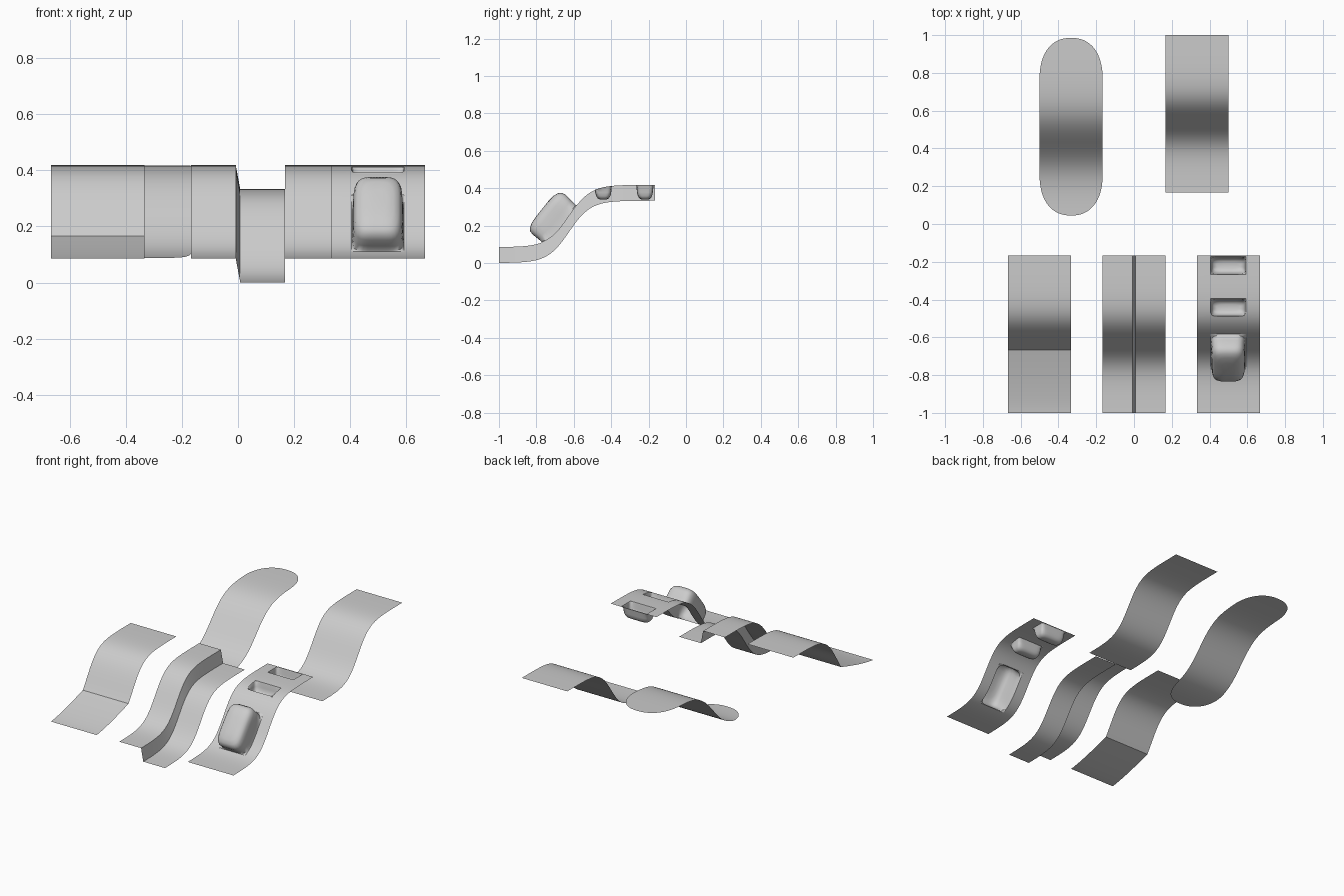
import bpy, math

if "Cube" in bpy.data.objects:
    bpy.data.objects.remove(bpy.data.objects["Cube"])

BASE, RISE = 0.085, 0.333


def s_curve(u, centre=0.375, w=0.115):
    """Height of the S-shaped sheet, u measured from its low end."""
    return RISE / 2 * (1 + math.tanh((u - centre) / w))


def span(a, b, n):
    return [a + (b - a) * i / n for i in range(n + 1)]


def make(name, verts, faces, angle=30):
    me = bpy.data.meshes.new(name)
    me.from_pydata(verts, [], faces)
    ob = bpy.data.objects.new(name, me)
    bpy.context.collection.objects.link(ob)
    bpy.ops.object.select_all(action='DESELECT')
    ob.select_set(True)
    bpy.context.view_layer.objects.active = ob
    bpy.ops.object.shade_smooth_by_angle(angle=math.radians(angle))
    return ob


def sheet(name, xs, ys, point, skip=lambda x, y: False):
    """Open grid surface; cells for which skip() is true become holes."""
    verts = [point(x, y) for y in ys for x in xs]
    n = len(xs)
    faces = []
    for j in range(len(ys) - 1):
        for i in range(n - 1):
            if not skip((xs[i] + xs[i + 1]) / 2, (ys[j] + ys[j + 1]) / 2):
                a = j * n + i
                faces.append((a, a + 1, a + n + 1, a + n))
    return make(name, verts, faces)


def surf(y):
    return BASE + s_curve(y + 1)


def shell(name, x0, x1, y0, y1, z0, z1, normal, rings, n=48):
    """Rounded shell growing from a rectangular hole in the sheet.
    rings: (x scale, y scale, squareness, height, blend from sheet to flat plane)"""
    cx, cy, hx, hy = (x0 + x1) / 2, (y0 + y1) / 2, (x1 - x0) / 2, (y1 - y0) / 2
    verts, faces = [], []
    for sx, sy, p, h, t in rings:
        for k in range(n):
            a = 2 * math.pi * k / n
            c, s = math.cos(a), math.sin(a)
            r = 1 / (abs(c) ** p + abs(s) ** p) ** (1 / p)
            x, y = cx + hx * sx * r * c, cy + hy * sy * r * s
            plane = z0 + (z1 - z0) * (y - y0) / (y1 - y0)
            z = surf(y) * (1 - t) + plane * t
            verts.append((x, y + h * normal[0], z + h * normal[1]))
    for r in range(len(rings) - 1):
        for k in range(n):
            o, q = r * n, (k + 1) % n
            faces.append((o + k, o + q, o + n + q, o + n + k))
    last = (len(rings) - 1) * n
    faces.append(tuple(range(last, last + n)))
    return make(name, verts, faces, 50)


# creased sheet: gentle ramp meeting the S curve at a sharp fold
FOLD, FOLD_Z, TOP = 1 / 3, 0.165, BASE + RISE
K = (TOP - FOLD_Z) / (RISE - s_curve(FOLD))


def creased(x, y):
    u = y + 1
    if u <= FOLD + 1e-6:
        return (x, y, BASE + (FOLD_Z - BASE) * (u / FOLD) ** 1.3)
    return (x, y, TOP - (RISE - s_curve(u)) * K)


sheet("creased_sheet", span(-0.667, -0.333, 4),
      span(-1, -1 + FOLD, 16) + span(-1 + FOLD, -0.167, 40)[1:], creased)

# stepped sheet: high half, thin steep wall, low half
sheet("stepped_sheet", [-0.167, -0.09, -0.008, 0.008, 0.09, 0.167],
      span(-1, -0.167, 56),
      lambda x, y: (x, y, s_curve(y + 1) + (BASE if x < 0 else 0)))

# sheet with a raised dome and two sunken pockets
HX = (0.405, 0.592)
DOME = (-0.77, -0.582)
POCKETS = [(-0.49, -0.395), (-0.267, -0.172)]
holes = [DOME] + POCKETS
ys = sorted(set(span(-1, DOME[0], 14) + span(*DOME, 16) + span(DOME[1], POCKETS[0][0], 8)
                + span(*POCKETS[0], 6) + span(POCKETS[0][1], POCKETS[1][0], 6)
                + span(*POCKETS[1], 4) + [-0.167]))
ys = [y for i, y in enumerate(ys) if i == 0 or y - ys[i - 1] > 1e-5]
sheet("featured_sheet", [0.333, HX[0], 0.5, HX[1], 0.667], ys,
      lambda x, y: (x, y, surf(y)),
      lambda x, y: HX[0] < x < HX[1] and any(a < y < b for a, b in holes))

shell("raised_dome", *HX, *DOME, 0.10, 0.335, (-0.804, 0.594),
      [(1, 1, 200, 0, 0), (0.98, 0.97, 6, 0.006, 0), (0.96, 0.94, 5, 0.035, 0.5),
       (0.93, 0.92, 5, 0.07, 1), (0.88, 0.88, 4.5, 0.092, 1), (0.78, 0.78, 4, 0.106, 1),
       (0.6, 0.62, 3.5, 0.114, 1), (0.35, 0.35, 3, 0.118, 1)])

for i, (a, b) in enumerate(POCKETS):
    shell(f"sunken_pocket_{i + 1}", *HX, a, b, TOP, TOP, (0, 1),
          [(1, 1, 200, 0, 0), (0.97, 0.95, 10, -0.01, 0.4), (0.95, 0.9, 7, -0.04, 1),
           (0.91, 0.8, 5, -0.06, 1), (0.83, 0.62, 4, -0.073, 1), (0.65, 0.35, 3, -0.079, 1)])

# plain smooth sheet at the back
sheet("smooth_sheet", span(0.167, 0.5, 4), span(0.167, 1, 56),
      lambda x, y: (x, y, BASE + s_curve(y - 0.167)))

# round-ended sheet at the back, with a gentler slope
Y0, Y1, R = 0.045, 0.985, 0.22


def rounded(t, a):
    y = (Y0 + Y1) / 2 - (Y1 - Y0) / 2 * math.cos(a)
    d = max(0, Y0 + R - y, y - Y1 + R) / R
    half = 0.167 * max(0, 1 - min(d, 1) ** 2.3) ** (1 / 2.3)
    return (-0.333 + half * t, y, BASE + s_curve(y, 0.43, 0.15))


sheet("round_ended_sheet", span(-1, 1, 8), span(0.02, math.pi - 0.02, 72), rounded)
